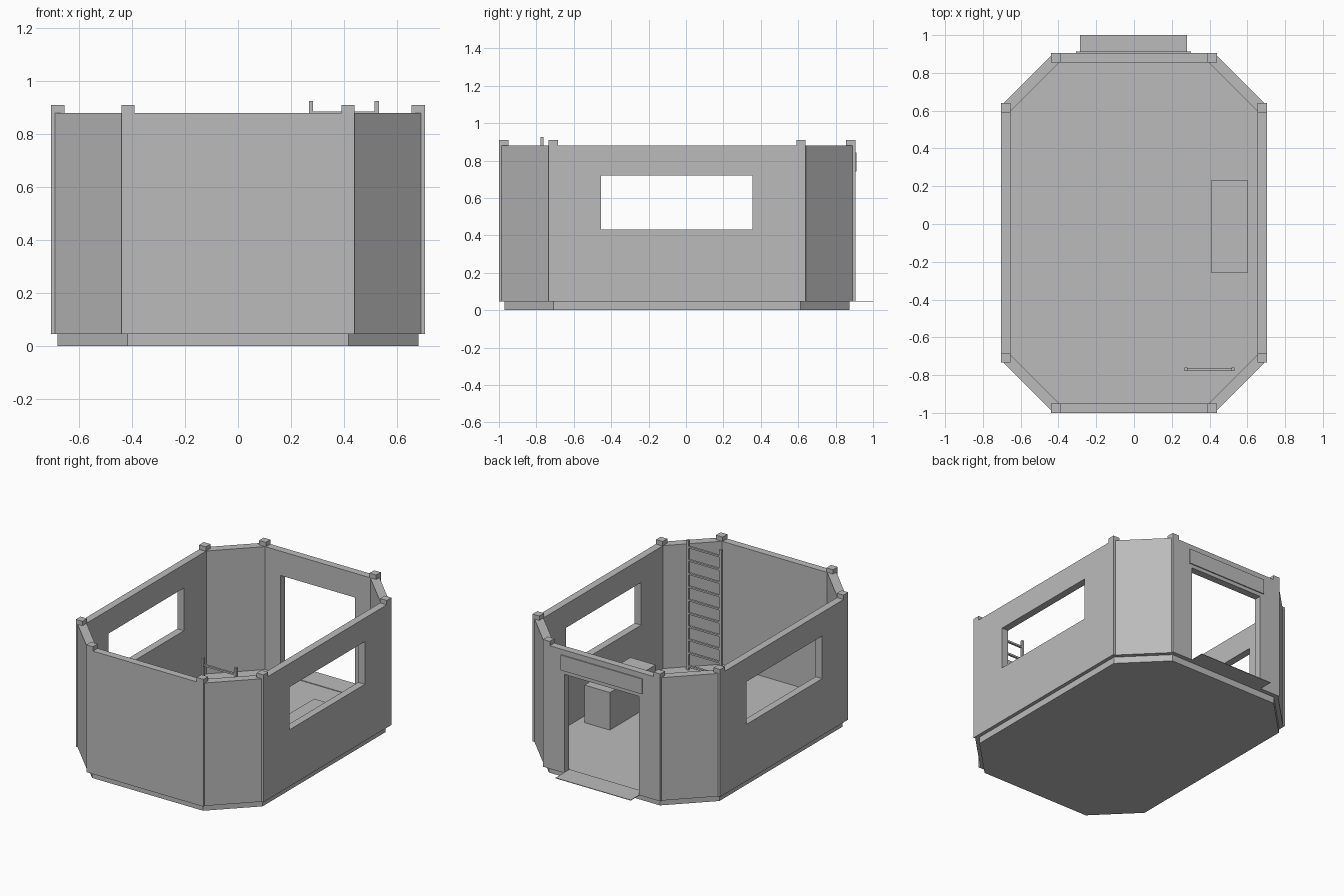
import bpy, bmesh
from math import radians
from mathutils import Matrix

if "Cube" in bpy.data.objects:
    bpy.data.objects.remove(bpy.data.objects["Cube"], do_unlink=True)

grey = bpy.data.materials.new("plain_grey")
grey.use_nodes = True
grey.diffuse_color = (0.5, 0.5, 0.5, 1)
grey.node_tree.nodes["Principled BSDF"].inputs["Base Color"].default_value = (0.5, 0.5, 0.5, 1)

YC = -0.0475      # centre of the walled room
HALF_X, HALF_Y = 0.705, 0.9525
FLOOR, TOP, POST_TOP = 0.045, 0.88, 0.91
THICK = 0.05


def finish(name, bm):
    bmesh.ops.recalc_face_normals(bm, faces=bm.faces)
    mesh = bpy.data.meshes.new(name)
    bm.to_mesh(mesh)
    bm.free()
    mesh.materials.append(grey)
    obj = bpy.data.objects.new(name, mesh)
    bpy.context.collection.objects.link(obj)
    return obj


def box(name, x, y, z):
    bm = bmesh.new()
    bmesh.ops.create_cube(bm, size=1)
    for v in bm.verts:
        for i, (lo, hi) in enumerate((x, y, z)):
            v.co[i] = lo if v.co[i] < 0 else hi
    return finish(name, bm)


def prism(name, outline, z0, z1):
    bm = bmesh.new()
    face = bm.faces.new([bm.verts.new((x, y, z0)) for x, y in outline])
    new = bmesh.ops.extrude_face_region(bm, geom=[face])["geom"]
    verts = [g for g in new if isinstance(g, bmesh.types.BMVert)]
    bmesh.ops.translate(bm, verts=verts, vec=(0, 0, z1 - z0))
    return finish(name, bm)


def wall_with_opening(name, us, zs, holes, matrix):
    """Panel in the u-z plane, extruded inward along local +y, with grid cells left out."""
    bm = bmesh.new()
    grid = [[bm.verts.new((u, 0, z)) for u in us] for z in zs]
    for j in range(len(zs) - 1):
        for i in range(len(us) - 1):
            if (i, j) not in holes:
                bm.faces.new((grid[j][i], grid[j][i + 1], grid[j + 1][i + 1], grid[j + 1][i]))
    loose = [v for v in bm.verts if not v.link_faces]
    bmesh.ops.delete(bm, geom=loose, context='VERTS')
    new = bmesh.ops.extrude_face_region(bm, geom=bm.faces[:])["geom"]
    verts = [g for g in new if isinstance(g, bmesh.types.BMVert)]
    bmesh.ops.translate(bm, verts=verts, vec=(0, THICK, 0))
    bm.transform(matrix)
    return finish(name, bm)


# Base slab, an octagon slightly inside the walls
quarter = [(0.417, 0.9225), (0.68, 0.66)]
outline = (quarter + [(x, -y) for x, y in reversed(quarter)]
           + [(-x, -y) for x, y in quarter] + [(-x, y) for x, y in reversed(quarter)])
prism("base_slab", [(x, y + YC) for x, y in outline], 0, FLOOR)

# Front wall
box("front_wall", (-0.4, 0.4), (YC - HALF_Y, YC - HALF_Y + THICK), (FLOOR, TOP))

# Back wall with doorway
wall_with_opening("back_wall", (-0.4, -0.28, 0.28, 0.4), (FLOOR, 0.715, TOP), {(1, 0)},
                  Matrix.Translation((0, YC + HALF_Y, 0)) @ Matrix.Rotation(radians(180), 4, 'Z'))

# Side walls with windows
for side, word in ((1, "left"), (-1, "right")):
    us = [-0.695, -0.455, 0.355, 0.6]
    if side < 0:
        us = [-u for u in reversed(us)]
    wall_with_opening(word + "_wall", us, (FLOOR, 0.43, 0.72, TOP), {(1, 1)},
                      Matrix.Translation((side * HALF_X, 0, 0))
                      @ Matrix.Rotation(radians(90 * side), 4, 'Z'))

# Corner walls and posts
corner = [(0.44, 0.938), (0.69, 0.688), (0.655, 0.643), (0.395, 0.903)]
for sx, side in ((1, "left"), (-1, "right")):
    for sy, end in ((1, "back"), (-1, "front")):
        tag = end + "_" + side
        prism(tag + "_corner_wall", [(sx * x, YC + sy * y) for x, y in corner], FLOOR, TOP)
        for kind, px, py in (("end", 0.415, 0.9275), ("side", 0.68, 0.662)):
            cx, cy, h = sx * px, YC + sy * py, THICK / 2
            box(tag + "_" + kind + "_post", (cx - h, cx + h), (cy - h, cy + h),
                (FLOOR, POST_TOP))

# Door sill and sign board above the door
box("door_sill", (-0.285, 0.28), (0.85, 1.0), (FLOOR, FLOOR + 0.004))
box("sign_board", (-0.307, 0.303), (0.9, 0.912), (0.74, 0.843))

# Counter block on the floor
box("counter", (0.41, 0.6), (-0.26, 0.232), (FLOOR, 0.3))

# Ladder
for x, word in ((0.267, "right"), (0.515, "left")):
    box("ladder_" + word + "_rail", (x, x + 0.016), (-0.779, -0.761), (FLOOR, 0.925))
for i in range(10):
    z = 0.068 + 0.09 * i
    box("ladder_rung", (0.275, 0.523), (-0.777, -0.763), (z - 0.006, z + 0.006))
